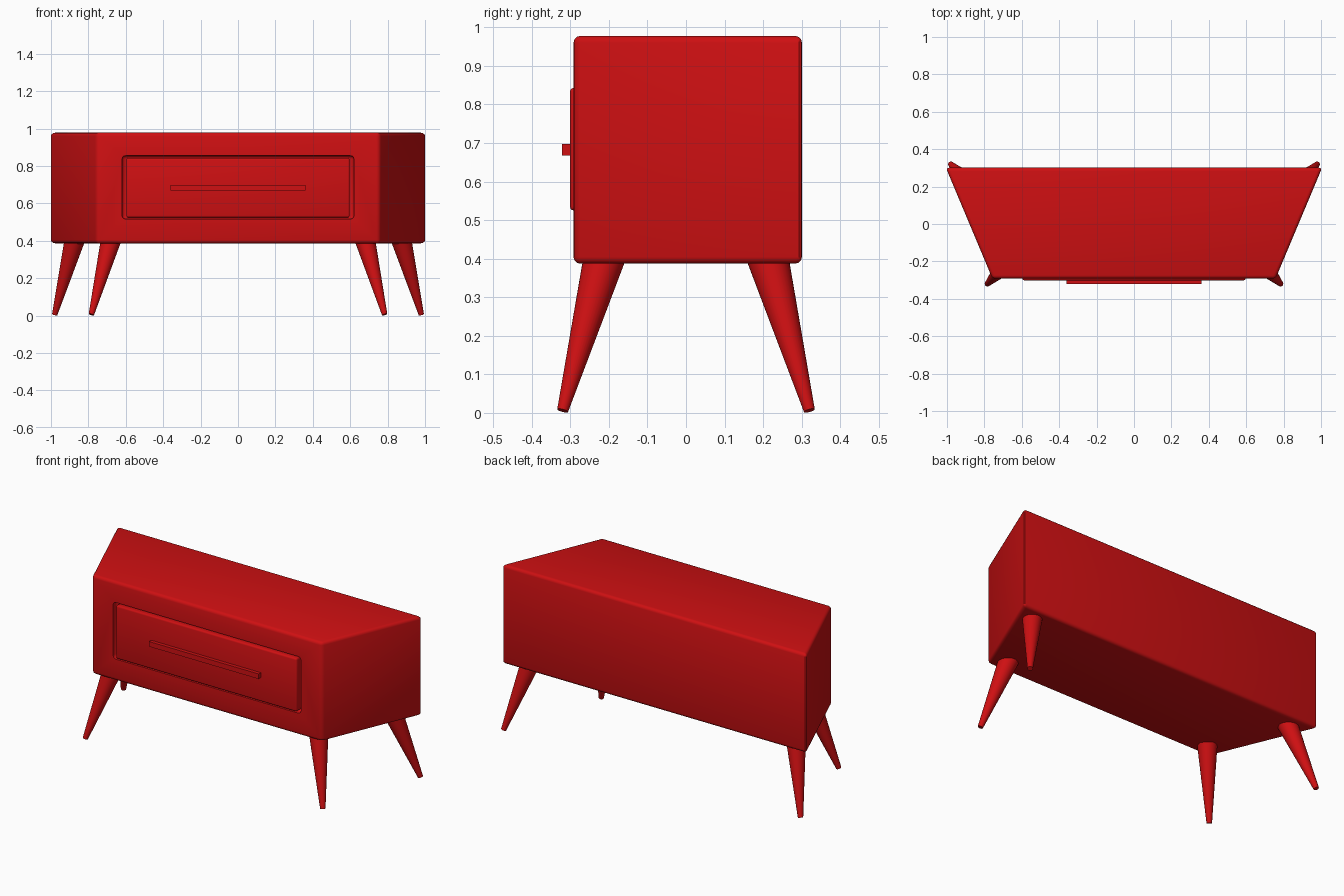
import bpy, bmesh
from mathutils import Vector

if "Cube" in bpy.data.objects:
    bpy.data.objects.remove(bpy.data.objects["Cube"])

red = bpy.data.materials.new("red_paint")
red.diffuse_color = (0.62, 0.005, 0.006, 1)
red.use_nodes = True
red.node_tree.nodes["Principled BSDF"].inputs["Base Color"].default_value = red.diffuse_color


def finish(obj):
    obj.data.materials.clear()
    obj.data.materials.append(red)
    bpy.ops.object.select_all(action='DESELECT')
    obj.select_set(True)
    bpy.context.view_layer.objects.active = obj
    bpy.ops.object.shade_smooth_by_angle(angle=0.6)


def prism(name, outline, z0, z1, bevel):
    """Extrude an xy outline upward and round its edges."""
    bm = bmesh.new()
    base = bm.faces.new([bm.verts.new((x, y, z0)) for x, y in outline])
    top = bmesh.ops.extrude_face_region(bm, geom=[base])["geom"]
    bmesh.ops.translate(bm, vec=(0, 0, z1 - z0),
                        verts=[v for v in top if isinstance(v, bmesh.types.BMVert)])
    bmesh.ops.recalc_face_normals(bm, faces=bm.faces)
    if bevel:
        bmesh.ops.bevel(bm, geom=bm.edges[:], offset=bevel, segments=3,
                        profile=0.5, affect='EDGES')
    mesh = bpy.data.meshes.new(name)
    bm.to_mesh(mesh)
    bm.free()
    obj = bpy.data.objects.new(name, mesh)
    bpy.context.collection.objects.link(obj)
    return obj


def box(name, hx, y0, y1, z0, z1, bevel):
    return prism(name, [(-hx, y0), (hx, y0), (hx, y1), (-hx, y1)], z0, z1, bevel)


# Trapezoid cabinet, wider at the back
body = prism("cabinet_body", [(-0.757, -0.292), (0.757, -0.292),
                              (1.006, 0.301), (-1.006, 0.301)], 0.387, 0.978, 0.018)

# Shallow opening for the drawer
cutter = box("drawer_opening", 0.62, -0.36, -0.26, 0.517, 0.855, 0.018)
cutter.hide_render = True
cut = body.modifiers.new("opening", 'BOOLEAN')
cut.object = cutter
cut.operation = 'DIFFERENCE'
cut.solver = 'EXACT'
bpy.context.view_layer.objects.active = body
bpy.ops.object.modifier_apply(modifier=cut.name)
bpy.data.objects.remove(cutter, do_unlink=True)
finish(body)

# Drawer front and bar handle
finish(box("drawer_front", 0.597, -0.301, -0.25, 0.525, 0.843, 0.01))
finish(box("drawer_handle", 0.361, -0.322, -0.295, 0.668, 0.698, 0))


# Splayed tapered legs
def leg(name, top, foot):
    top, foot = Vector(top), Vector(foot)
    axis = top - foot
    bpy.ops.mesh.primitive_cone_add(
        vertices=32, radius1=0.0145, radius2=0.054, depth=axis.length,
        location=(top + foot) / 2, rotation=axis.to_track_quat('Z', 'Y').to_euler())
    obj = bpy.context.object
    obj.name = name
    finish(obj)


for side, s in (("left", -1), ("right", 1)):
    leg(f"front_leg_{side}", (s * 0.68, -0.212, 0.402), (s * 0.784, -0.320, 0.006))
    leg(f"back_leg_{side}", (s * 0.874, 0.212, 0.402), (s * 0.980, 0.320, 0.006))
